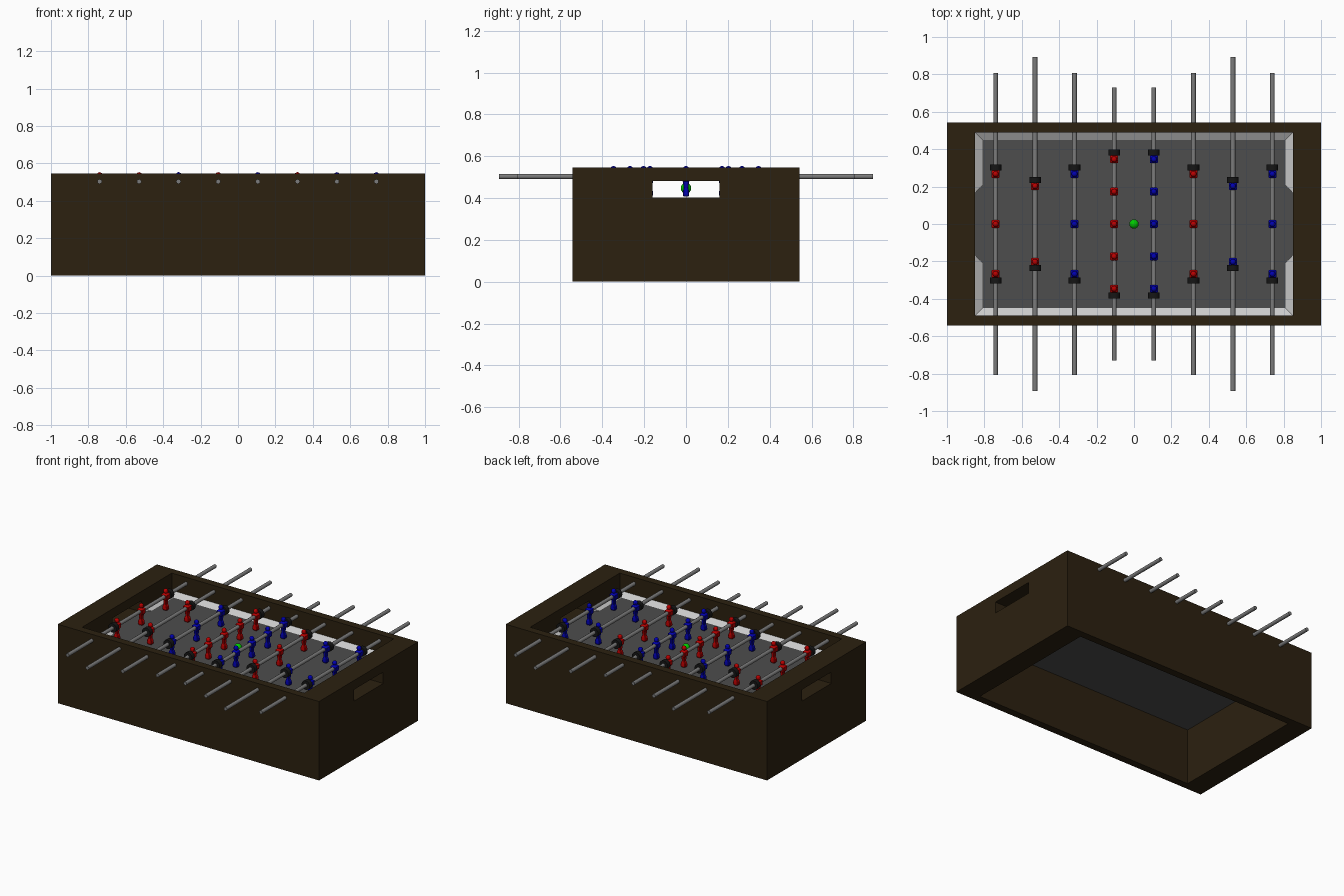
import bpy, bmesh, math
from mathutils import Matrix, Vector

if "Cube" in bpy.data.objects:
    bpy.data.objects.remove(bpy.data.objects["Cube"])

ROD_Z, FLOOR = 0.503, 0.402


def material(name, rgb):
    m = bpy.data.materials.new(name)
    m.diffuse_color = (*rgb, 1)
    m.use_nodes = True
    m.node_tree.nodes["Principled BSDF"].inputs["Base Color"].default_value = m.diffuse_color
    return m


WOOD = material("dark_wood", (0.025, 0.015, 0.005))
FIELD = material("field_grey", (0.075, 0.075, 0.075))
RAMP = material("ramp_white", (0.55, 0.55, 0.55))
STEEL = material("steel", (0.2, 0.2, 0.2))
RUBBER = material("rubber", (0.008, 0.008, 0.008))
RED = material("red", (0.5, 0.0, 0.0))
BLUE = material("blue", (0.0, 0.0, 0.45))
GREEN = material("green", (0.0, 0.6, 0.0))


def add(name, mesh, mat=None, loc=(0, 0, 0)):
    ob = bpy.data.objects.new(name, mesh)
    bpy.context.collection.objects.link(ob)
    ob.location = loc
    if mat and not mesh.materials:
        mesh.materials.append(mat)
    return ob


def to_mesh(name, bm):
    bmesh.ops.recalc_face_normals(bm, faces=bm.faces)
    me = bpy.data.meshes.new(name)
    bm.to_mesh(me)
    bm.free()
    return me


def box(name, size, loc, mat=None):
    bm = bmesh.new()
    bmesh.ops.create_cube(bm, size=1, matrix=Matrix.Diagonal((*size, 1)))
    return add(name, to_mesh(name, bm), mat, loc)


def rod_mesh(name, radius, length, sides):
    bm = bmesh.new()
    bmesh.ops.create_cone(bm, cap_ends=True, segments=sides, radius1=radius, radius2=radius,
                          depth=length, matrix=Matrix.Rotation(math.pi / 2, 4, 'X'))
    for f in bm.faces:
        f.smooth = len(f.verts) == 4
    for e in bm.edges:
        e.smooth = e.calc_face_angle(0) < 1
    return to_mesh(name, bm)


def loft(bm, sections):
    # rings of (half_x, half_y, z, bevel) joined into a chamfered column
    rings = []
    for hx, hy, z, c in sections:
        pts = [(hx, hy - c), (hx - c, hy), (c - hx, hy), (-hx, hy - c),
               (-hx, c - hy), (c - hx, -hy), (hx - c, -hy), (hx, c - hy)]
        rings.append([bm.verts.new((x, y, z)) for x, y in pts])
    for a, b in zip(rings, rings[1:]):
        for i in range(8):
            j = (i + 1) % 8
            bm.faces.new((a[i], a[j], b[j], b[i]))
    bm.faces.new(rings[0])
    bm.faces.new(rings[-1])


# cabinet: open box with a goal slot through both ends
cabinet = box("cabinet", (2, 1.084, 0.546), (0, 0, 0.273), WOOD)
cutters = [box("cavity_cutter", (1.7, 0.98, 2), (0, 0, 0.3)),
           box("goal_cutter", (3, 0.32, 0.079), (0, 0, 0.4425))]
for c in cutters:
    c.hide_render = True
    mod = cabinet.modifiers.new(c.name, 'BOOLEAN')
    mod.object, mod.solver = c, 'EXACT'
bpy.context.view_layer.update()
cut = bpy.data.meshes.new_from_object(cabinet.evaluated_get(bpy.context.evaluated_depsgraph_get()))
cabinet.modifiers.clear()
cabinet.data = cut
for c in cutters:
    bpy.data.objects.remove(c)

# playing field
box("playing_field", (1.7, 0.98, 0.014), (0, 0, FLOOR - 0.007), FIELD)

# sloped ramps round the edge, broken at the goals
stations = [((-0.85, 0.165), (-0.81, 0.21)), ((-0.85, 0.49), (-0.81, 0.45)),
            ((0.85, 0.49), (0.81, 0.45)), ((0.85, 0.165), (0.81, 0.21))]
for side, name in ((1, "back_ramp"), (-1, "front_ramp")):
    bm = bmesh.new()
    rings = [[bm.verts.new((wx, side * wy, FLOOR)), bm.verts.new((wx, side * wy, FLOOR + 0.025)),
              bm.verts.new((fx, side * fy, FLOOR))] for (wx, wy), (fx, fy) in stations]
    for a, b in zip(rings, rings[1:]):
        for i in range(3):
            j = (i + 1) % 3
            bm.faces.new((a[i], a[j], b[j], b[i]))
    bm.faces.new(rings[0])
    bm.faces.new(rings[-1])
    add(name, to_mesh(name, bm), RAMP)


# player figure, origin on the rod axis
def player_mesh(name, mat):
    bm = bmesh.new()
    loft(bm, [(0.014, 0.013, -0.095, 0.003), (0.019, 0.015, -0.085, 0.004),
              (0.017, 0.014, -0.068, 0.004), (0.010, 0.011, -0.055, 0.003),
              (0.012, 0.015, -0.025, 0.004), (0.020, 0.020, -0.016, 0.004),
              (0.021, 0.021, 0.012, 0.004), (0.012, 0.014, 0.020, 0.004),
              (0.008, 0.008, 0.024, 0.003)])
    bmesh.ops.create_uvsphere(bm, u_segments=12, v_segments=8, radius=0.016,
                              matrix=Matrix.Translation((0, 0, 0.034)))
    me = to_mesh(name, bm)
    me.materials.append(mat)
    return me


figures = {"red": player_mesh("red_player", RED), "blue": player_mesh("blue_player", BLUE)}
bumper = rod_mesh("bumper", 0.031, 0.03, 20)

# rods: x, half length, team, player positions, bumper position
three, two, five = (-0.267, 0, 0.267), (-0.203, 0.203), (-0.346, -0.173, 0, 0.173, 0.346)
rows = [(0.74, 0.807, three, 0.302, "red"), (0.529, 0.893, two, 0.235, "red"),
        (0.318, 0.807, three, 0.302, "blue"), (0.106, 0.73, five, 0.382, "red")]
other = {"red": "blue", "blue": "red"}
for ax, half, spots, stop, left_team in rows:
    for s in (-1, 1):
        x = s * ax
        team = left_team if s < 0 else other[left_team]
        add("rod", rod_mesh("rod", 0.0125, 2 * half, 16), STEEL, (x, 0, ROD_Z))
        for y in spots:
            add(team + "_player", figures[team], None, (x, y, ROD_Z))
        for y in (-stop, stop):
            add("bumper", bumper, RUBBER, (x, y, ROD_Z))

# ball
bm = bmesh.new()
bmesh.ops.create_uvsphere(bm, u_segments=24, v_segments=14, radius=0.025)
for f in bm.faces:
    f.smooth = True
add("ball", to_mesh("ball", bm), GREEN, (0, 0, 0.447))
